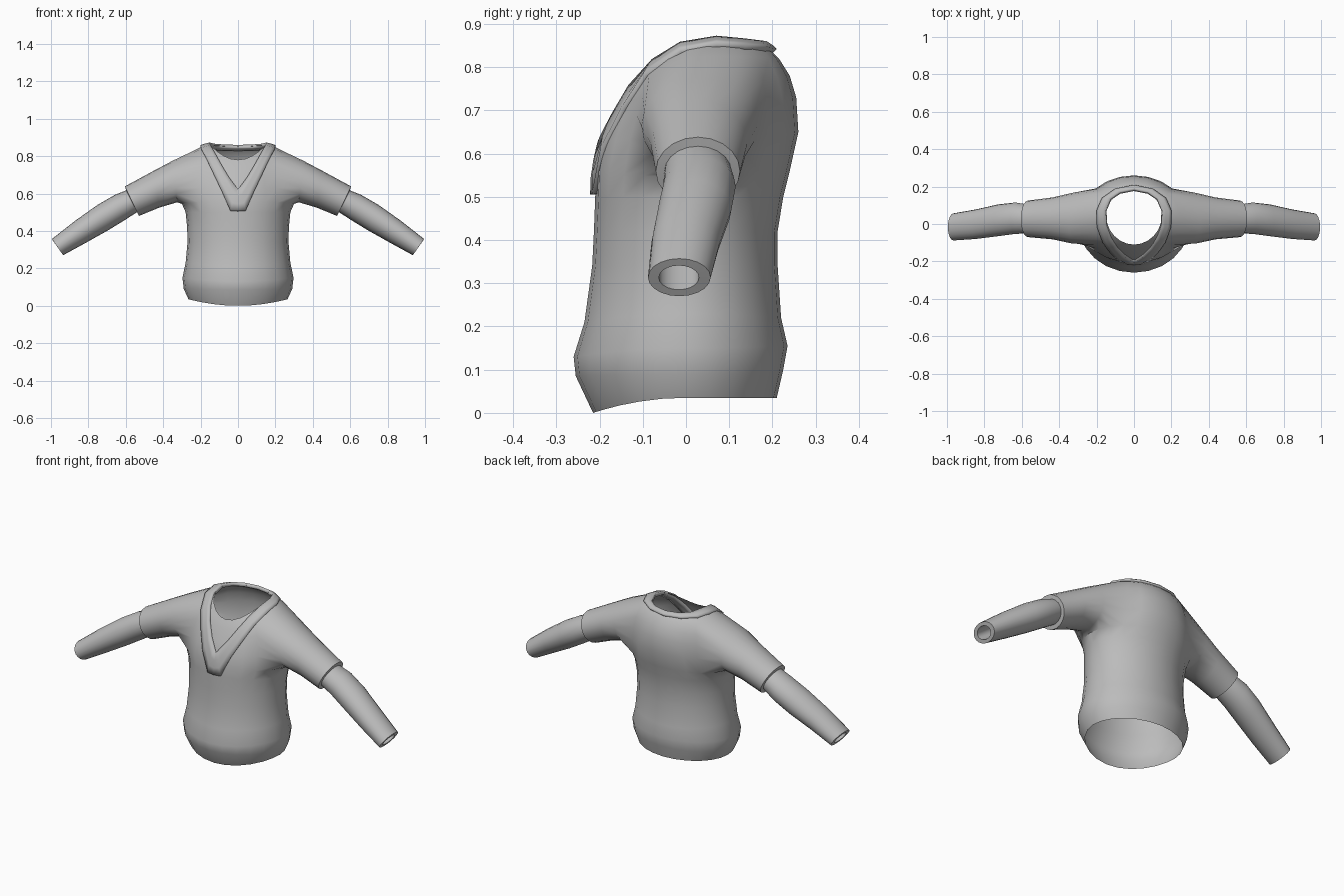
import bpy, bmesh, math
from mathutils import Vector

if "Cube" in bpy.data.objects:
    bpy.data.objects.remove(bpy.data.objects["Cube"])

grey = bpy.data.materials.new("grey_wool")
grey.diffuse_color = (0.5, 0.5, 0.5, 1)
grey.use_nodes = True
grey.node_tree.nodes["Principled BSDF"].inputs["Base Color"].default_value = grey.diffuse_color


def finish(bm, name, angle):
    """Make a mirrored, smooth object from the +x half."""
    bmesh.ops.recalc_face_normals(bm, faces=bm.faces)
    me = bpy.data.meshes.new(name)
    bm.to_mesh(me)
    bm.free()
    me.materials.append(grey)
    ob = bpy.data.objects.new(name, me)
    bpy.context.collection.objects.link(ob)
    bpy.ops.object.select_all(action='DESELECT')
    ob.select_set(True)
    bpy.context.view_layer.objects.active = ob
    bpy.ops.object.shade_smooth_by_angle(angle=math.radians(angle))
    ob.modifiers.new("mirror", 'MIRROR').merge_threshold = 0.002
    return ob


# Torso rings: half width, middle y, front y, back y, z at side / front / back
TORSO = [
    (.265, 0, -.215, .21, .035, 0, .035),
    (.290, 0, -.255, .225, .09, .085, .10),
    (.297, 0, -.26, .235, .15, .13, .155),
    (.280, 0, -.235, .22, .23, .21, .22),
    (.270, 0, -.217, .212, .34, .34, .34),
    (.272, 0, -.213, .212, .42, .42, .42),
    (.280, .01, -.21, .225, .50, .50, .50),
    (.300, .015, -.208, .24, .545, .56, .56),
    (.290, .02, -.192, .26, .63, .63, .65),
    (.280, .025, -.172, .255, .70, .675, .73),
    (.270, .03, -.155, .24, .76, .705, .78),
    (.245, .04, -.137, .215, .825, .74, .82),
    (.190, .05, -.12, .195, .852, .765, .84),
    (.150, .05, -.11, .18, .862, .78, .85),
]
# Sleeve rings: top x, z, bottom x, z, front y, back y
SLEEVE = [
    (.35, .775, .325, .553, -.103, .165),
    (.45, .722, .42, .525, -.082, .142),
    (.605, .638, .53, .48, -.07, .125),
    (.598, .617, .54, .50, -.05, .105),      # step in under the cuff
    (.66, .592, .61, .455, -.053, .115),
    (.75, .540, .70, .400, -.065, .105),
    (.87, .455, .82, .333, -.08, .078),
    (.995, .357, .935, .27, -.088, .057),
    (.985, .341, .945, .285, -.063, .03),    # rim of the wrist opening
    (.885, .411, .845, .355, -.063, .03),
]
ARM_LOW, ARM_HIGH = 7, 11                    # torso rings bounding the armhole
COLS = 12

bm = bmesh.new()
rings = []
for w, ym, yf, yb, zs, zf, zb in TORSO:
    ring = []
    for i in range(COLS + 1):
        a = math.radians(-90 + 180 * i / COLS)
        s = math.sin(a)
        y_end, z_end = (yf, zf) if s < 0 else (yb, zb)
        x = 0 if i in (0, COLS) else w * math.cos(a)
        ring.append(bm.verts.new((x, ym + abs(s) * (y_end - ym), zs + s * s * (z_end - zs))))
    rings.append(ring)
for r in range(len(rings) - 1):
    for i in range(COLS):
        if ARM_LOW <= r < ARM_HIGH and 3 <= i < 9:
            continue
        bm.faces.new((rings[r][i], rings[r][i + 1], rings[r + 1][i + 1], rings[r + 1][i]))

# Armhole loop, running along the bottom, up the back, over the top, down the front
loop = (rings[ARM_LOW][3:9] + [rings[r][9] for r in range(ARM_LOW, ARM_HIGH)]
        + rings[ARM_HIGH][9:3:-1] + [rings[r][3] for r in range(ARM_HIGH, ARM_LOW, -1)])
for r in range(ARM_LOW + 1, ARM_HIGH):
    for i in range(4, 9):
        bm.verts.remove(rings[r][i])
n = len(loop)
for tx, tz, bx, bz, yf, yb in SLEEVE:
    mid = Vector(((tx + bx) / 2, (yf + yb) / 2, (tz + bz) / 2))
    up = Vector(((tx - bx) / 2, 0, (tz - bz) / 2))
    side = Vector((0, (yb - yf) / 2, 0))
    new = []
    for i in range(n):
        a = 2 * math.pi * (i - 3) / n - math.pi / 2
        new.append(bm.verts.new(mid + up * math.sin(a) + side * math.cos(a)))
    for i in range(n):
        j = (i + 1) % n
        bm.faces.new((loop[i], loop[j], new[j], new[i]))
    loop = new
body = finish(bm, "sweater_body", 42)

# V-neck band: outer edge and inner edge points from the front tip to the back
BAND = [
    ((0, -.213, .505), (0, -.192, .62)),
    ((.04, -.212, .507), (.012, -.19, .635)),
    ((.085, -.19, .61), (.05, -.172, .69)),
    ((.13, -.147, .705), (.09, -.13, .757)),
    ((.165, -.09, .778), (.122, -.07, .81)),
    ((.195, -.01, .832), (.145, -.01, .85)),
    ((.2, .07, .852), (.15, .07, .865)),
    ((.172, .14, .85), (.125, .135, .865)),
    ((.1, .19, .845), (.075, .17, .86)),
    ((0, .208, .84), (0, .18, .86)),
]
bm = bmesh.new()
rows = [[bm.verts.new(Vector(o).lerp(Vector(i), t / 3)) for t in range(4)] for o, i in BAND]
for a, b in zip(rows, rows[1:]):
    for t in range(3):
        bm.faces.new((a[t], b[t], b[t + 1], a[t + 1]))
band = finish(bm, "neck_band", 40)
wrap = band.modifiers.new("wrap", 'SHRINKWRAP')
wrap.target = body
wrap.wrap_mode = 'ABOVE_SURFACE'
wrap.offset = 0.012
solid = band.modifiers.new("thickness", 'SOLIDIFY')
solid.thickness = 0.02
solid.offset = -1
